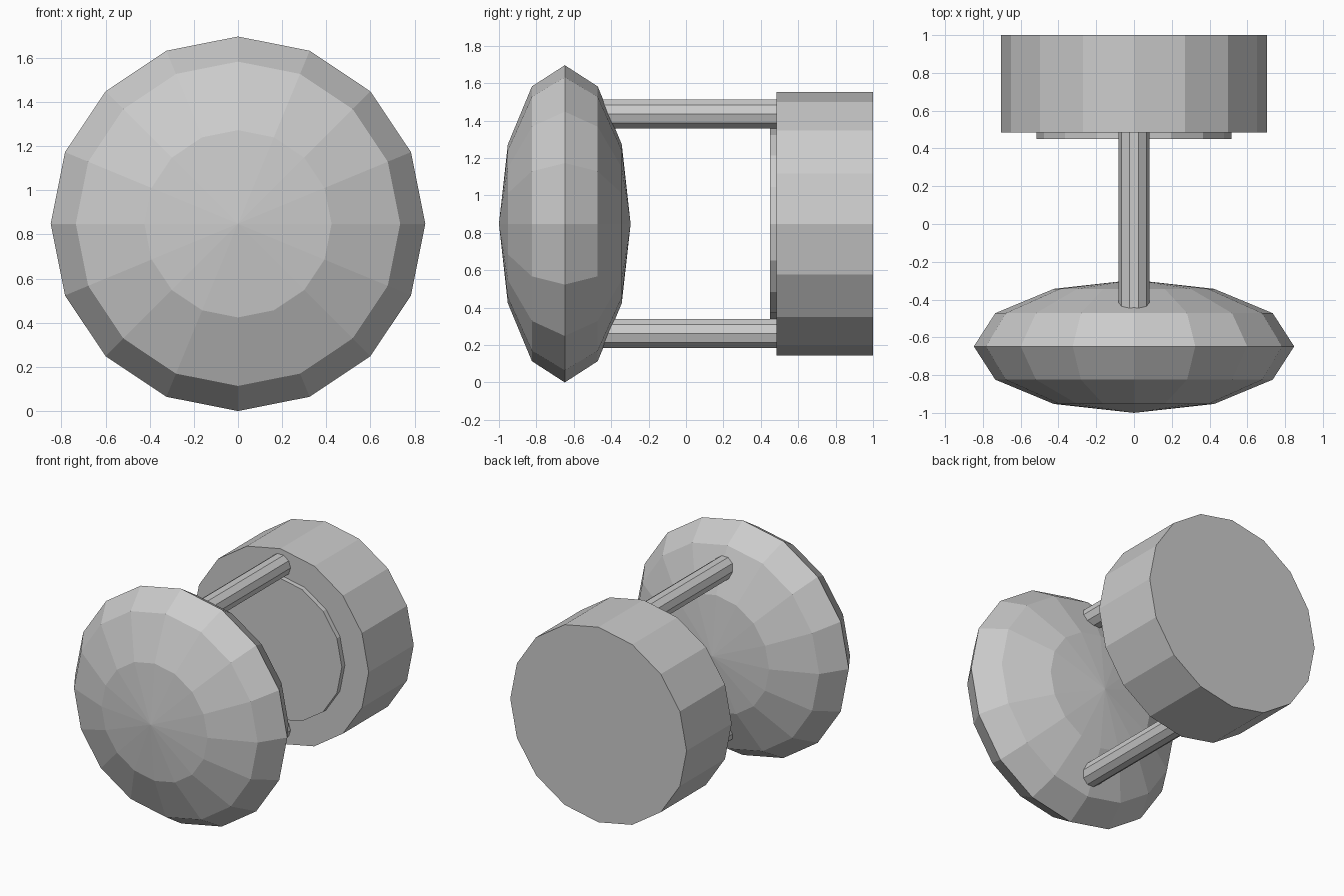
import bpy
import bmesh
from math import sin, cos, pi, radians

default_cube = bpy.data.objects.get("Cube")
if default_cube:
    bpy.data.objects.remove(default_cube, do_unlink=True)

# Single plain metal colour
grey = (0.6, 0.6, 0.6, 1.0)
metal = bpy.data.materials.new("grey_metal")
metal.use_nodes = True
metal.diffuse_color = grey
metal.node_tree.nodes["Principled BSDF"].inputs["Base Color"].default_value = grey

AXIS_Z = 0.848  # height of the shared centre line


def turned_part(name, profile, sides, z=AXIS_Z):
    """Turn a (radius, y) profile around a front-to-back axis at height z."""
    bm = bmesh.new()
    rings = []
    for radius, y in profile:
        count = sides if radius > 0 else 1
        rings.append([bm.verts.new((radius * cos(2 * pi * i / sides), y,
                                    z + radius * sin(2 * pi * i / sides)))
                      for i in range(count)])
    for a, b in zip(rings, rings[1:]):
        for i in range(sides):
            j = (i + 1) % sides
            corners = [a[i % len(a)], a[j % len(a)], b[j % len(b)], b[i % len(b)]]
            bm.faces.new(list(dict.fromkeys(corners)))
    # Flat caps on open ends
    for ring in (rings[0], rings[-1]):
        if len(ring) > 1:
            bm.faces.new(ring)
    bmesh.ops.recalc_face_normals(bm, faces=bm.faces)
    mesh = bpy.data.meshes.new(name)
    bm.to_mesh(mesh)
    bm.free()
    mesh.materials.append(metal)
    obj = bpy.data.objects.new(name, mesh)
    bpy.context.collection.objects.link(obj)
    return obj


# Flattened faceted knob at the front
knob = []
for step in range(7):
    angle = radians(-90 + 30 * step)
    radius = AXIS_Z * cos(angle) if 0 < step < 6 else 0
    knob.append((radius, -0.648 + 0.352 * sin(angle)))
turned_part("front_knob", knob, 16)

# Rear drum with a thin raised disc on its front face
turned_part("rear_drum", [(0.705, 0.485), (0.705, 1.0)], 16)
turned_part("drum_face_disc", [(0.515, 0.45), (0.515, 0.49)], 16)

# Two rods joining the knob and the drum
for name, side in (("upper_rod", 1), ("lower_rod", -1)):
    turned_part(name, [(0.081, -0.55), (0.081, 0.5)], 10, AXIS_Z + side * 0.587)
